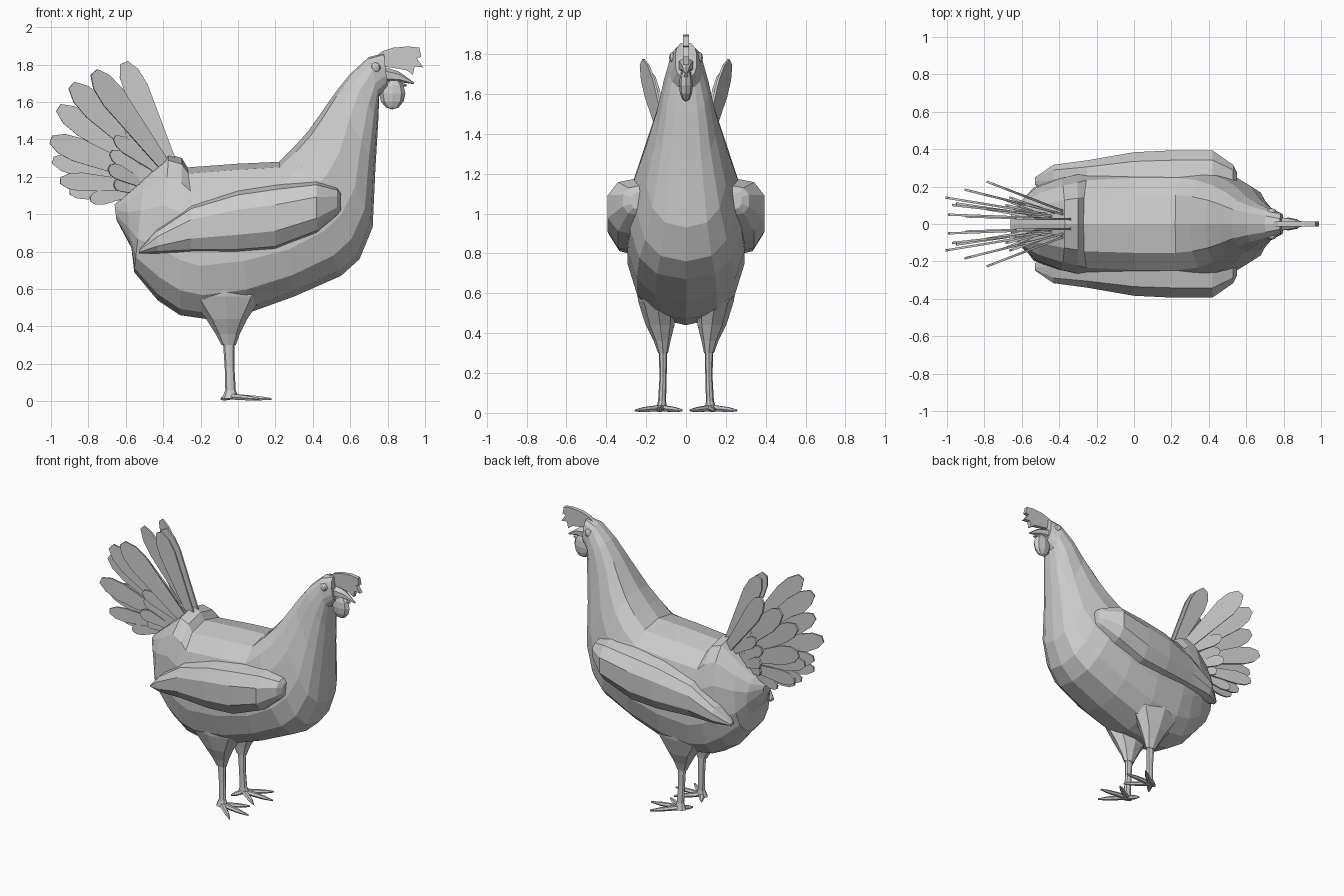
import bpy, bmesh, math
from mathutils import Vector as V

if "Cube" in bpy.data.objects:
    bpy.data.objects.remove(bpy.data.objects["Cube"])


def finish(name, bm):
    bmesh.ops.recalc_face_normals(bm, faces=bm.faces)
    me = bpy.data.meshes.new(name)
    bm.to_mesh(me)
    bm.free()
    ob = bpy.data.objects.new(name, me)
    bpy.context.collection.objects.link(ob)
    return ob


def loft(name, rings, n, power=1.0):
    """Skin a list of (centre, u axis, v axis) rings, capped at both ends."""
    def p(t):
        return math.copysign(abs(t) ** power, t) if abs(t) > 1e-6 else 0.0
    bm = bmesh.new()
    loops = []
    for c, u, v in rings:
        loops.append([bm.verts.new(V(c) + V(u) * p(math.cos(math.tau * i / n)) + V(v) * p(math.sin(math.tau * i / n)))
                      for i in range(n)])
    for a, b in zip(loops, loops[1:]):
        for i in range(n):
            j = (i + 1) % n
            bm.faces.new((a[i], a[j], b[j], b[i]))
    bm.faces.new(loops[0])
    bm.faces.new(loops[-1])
    return finish(name, bm)


def plate(name, pts, off):
    """Flat outline thickened from -off to +off."""
    bm = bmesh.new()
    a = [bm.verts.new(V(p) - V(off)) for p in pts]
    b = [bm.verts.new(V(p) + V(off)) for p in pts]
    bm.faces.new(a)
    bm.faces.new(b)
    for i in range(len(pts)):
        j = (i + 1) % len(pts)
        bm.faces.new((a[i], a[j], b[j], b[i]))
    return finish(name, bm)


def ball(name, loc, scale, u=8, v=6):
    bm = bmesh.new()
    bmesh.ops.create_uvsphere(bm, u_segments=u, v_segments=v, radius=1)
    for w in bm.verts:
        w.co = V((w.co.x * scale[0], w.co.y * scale[1], w.co.z * scale[2])) + V(loc)
    return finish(name, bm)


# Body, neck and head: top x, z, bottom x, z, half width
body = [(-.66, 1.05, -.65, .97, .05), (-.60, 1.11, -.57, .82, .14), (-.50, 1.20, -.555, .69, .20),
        (-.37, 1.32, -.43, .54, .25), (-.30, 1.30, -.31, .46, .27), (-.27, 1.25, -.17, .44, .285),
        (0, 1.27, .05, .47, .30), (.22, 1.28, .30, .56, .30), (.30, 1.36, .55, .67, .285),
        (.38, 1.45, .65, .76, .25), (.45, 1.55, .72, .93, .205), (.52, 1.65, .735, 1.25, .15),
        (.60, 1.75, .75, 1.50, .115), (.70, 1.84, .755, 1.63, .085), (.78, 1.86, .80, 1.68, .055)]
loft("body", [(((a + c) / 2, 0, (b + d) / 2), ((a - c) / 2, 0, (b - d) / 2), (0, w, 0))
              for a, b, c, d, w in body], 14, .8)

# Comb, beak and wattle
comb = [(.72, 1.83), (.77, 1.87), (.83, 1.89), (.91, 1.897), (.97, 1.89), (.98, 1.84), (.955, 1.835), (.99, 1.785),
        (.945, 1.79), (.935, 1.745), (.90, 1.77), (.78, 1.79)]
plate("comb", [(x, 0, z) for x, z in comb], (0, .014, 0))
loft("upper_beak", [((.77, 0, 1.745), (0, 0, .045), (0, .045, 0)), ((.86, 0, 1.735), (0, 0, .028), (0, .026, 0)),
                    ((.94, 0, 1.70), (0, 0, .005), (0, .004, 0))], 6)
loft("lower_beak", [((.77, 0, 1.70), (0, 0, .025), (0, .035, 0)),
                    ((.90, 0, 1.69), (0, 0, .006), (0, .006, 0))], 6)
ball("wattle", (.825, 0, 1.645), (.07, .035, .085))

# Tail feathers: tip x, y, z and width
tail = [(-.61, .03, 1.81, .13), (-.77, .22, 1.76, .14), (-.89, .18, 1.69, .14), (-.96, .10, 1.57, .13),
        (-1.0, .14, 1.40, .13), (-.99, .05, 1.29, .11), (-.95, .11, 1.18, .10), (-.90, .04, 1.12, .09),
        (-.79, .08, 1.08, .08)]
coverts = [(-.60, .11, 1.46, .08), (-.66, .14, 1.41, .08), (-.68, .10, 1.33, .08), (-.69, .13, 1.25, .08),
           (-.66, .09, 1.17, .07)]
shape = [(0, .2), (.45, .38), (.75, .5), (.9, .42), (1, .17)]


def feather(name, base, tip, width):
    d = V(tip) - V(base)
    flat = V((d.x, d.y, 0)).normalized()
    side = V((0, 0, 1)).cross(flat)
    up = d.normalized().cross(side)
    pts = [V(base) + d * t + up * w * width for t, w in shape]
    pts += [V(base) + d * t - up * w * width for t, w in reversed(shape)]
    plate(name, pts, side * .006)


for s, label in ((1, "left"), (-1, "right")):
    for kind, group in (("tail_feather", tail), ("tail_covert", coverts)):
        for i, (x, y, z, w) in enumerate(group):
            t = i / (len(group) - 1)
            feather(f"{kind}_{label}_{i}", (-.34 - .20 * t, s * (.02 + .2 * y), 1.24 - .12 * t), (x, s * y, z), w)

    # Wing: x, bottom z, top z, outer y
    wing = [(-.53, .79, .81, .25), (-.43, .79, .92, .32), (-.25, .79, 1.05, .345), (0, .785, 1.13, .39),
            (.20, .80, 1.16, .40), (.42, .89, 1.18, .40), (.53, .99, 1.14, .32), (.55, 1.02, 1.11, .28)]
    loft(f"wing_{label}", [((x, s * .23, (a + b) / 2), (0, 0, (b - a) / 2), (0, s * (y - .23), 0))
                           for x, a, b, y in wing], 10, .8)

    # Leg: z, centre x, y, radii
    thigh = [(.80, -.10, .17, .28, .10), (.56, -.07, .145, .20, .095), (.44, -.06, .13, .11, .072),
             (.36, -.055, .12, .065, .042), (.30, -.05, .115, .038, .025)]
    shank = [(.34, -.05, .115, .032, .022), (.18, -.045, .115, .026, .018), (.06, -.04, .12, .028, .02),
             (.015, -.04, .125, .045, .03)]
    for part, rows in (("thigh", thigh), ("shank", shank)):
        loft(f"{part}_{label}", [((x, s * y, z), (rx, 0, 0), (0, s * ry, 0)) for z, x, y, rx, ry in rows], 8)

    # Toes
    for i, (tx, ty) in enumerate([(.18, .14), (.11, .255), (.11, .02), (-.09, .05)]):
        a, b = V((-.04, s * .125, .025)), V((tx, s * ty, .012))
        d = (b - a).normalized()
        n = V((0, 0, 1)).cross(d)
        loft(f"toe_{label}_{i}", [(a.lerp(b, t), n * r, V((0, 0, h)))
                                  for t, r, h in ((0, .02, .018), (.65, .016, .014), (1, .004, .006))], 6)

    # Eye
    ball(f"eye_{label}", (.735, s * .065, 1.783), (.028, .02, .028))
